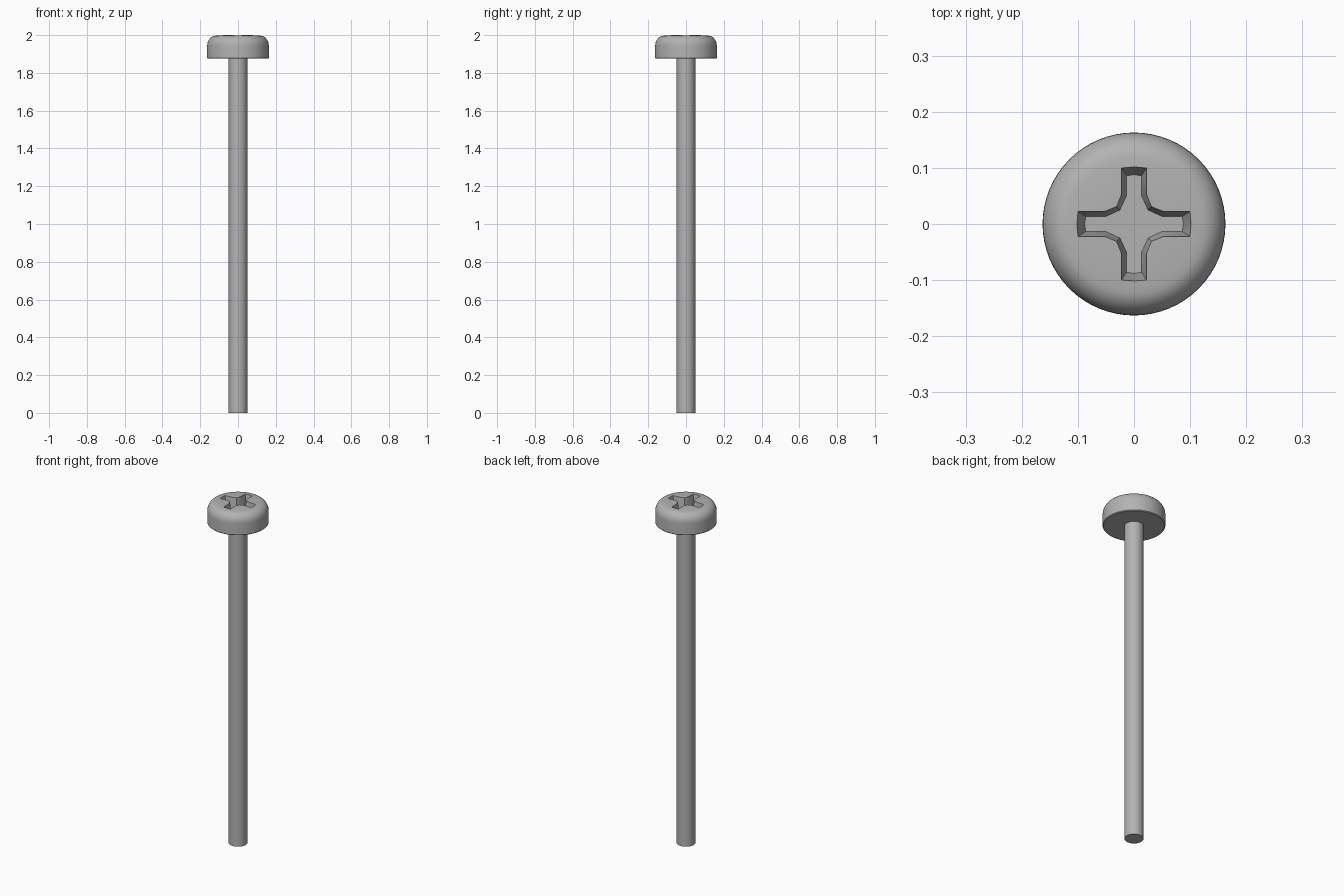
import bpy, bmesh, math

cube = bpy.data.objects.get("Cube")
if cube:
    bpy.data.objects.remove(cube)

STEEL = (0.45, 0.45, 0.45, 1)
steel = bpy.data.materials.new("grey_steel")
steel.use_nodes = True
steel.diffuse_color = STEEL
steel.node_tree.nodes["Principled BSDF"].inputs["Base Color"].default_value = STEEL


def add_object(name, bm):
    bmesh.ops.recalc_face_normals(bm, faces=bm.faces)
    mesh = bpy.data.meshes.new(name)
    bm.to_mesh(mesh)
    bm.free()
    mesh.materials.append(steel)
    obj = bpy.data.objects.new(name, mesh)
    bpy.context.collection.objects.link(obj)
    return obj


def loft(name, rings):
    """Skin a stack of equal-length point rings and cap both ends."""
    bm = bmesh.new()
    loops = [[bm.verts.new(p) for p in ring] for ring in rings]
    n = len(loops[0])
    for low, high in zip(loops, loops[1:]):
        for i in range(n):
            j = (i + 1) % n
            bm.faces.new((low[i], low[j], high[j], high[i]))
    bm.faces.new(loops[0])
    bm.faces.new(loops[-1])
    return add_object(name, bm)


def lathe(name, profile, sides=64):
    angles = [2 * math.pi * i / sides for i in range(sides)]
    return loft(name, [[(r * math.cos(a), r * math.sin(a), z) for a in angles]
                       for r, z in profile])


def cross(arm, z):
    """Cross outline from one arm's points, turned through four quarters."""
    ring = []
    for k in range(4):
        c, s = ((1, 0), (0, 1), (-1, 0), (0, -1))[k]
        ring += [(x * c - y * s, x * s + y * c, z) for x, y in arm]
    return ring


def make_arm(tip, half_width, neck, corner):
    side = [(neck, half_width), (tip - 0.002, half_width)]
    return ([(x, -y) for x, y in side] + [(tip, 0)] + side[::-1]
            + [(corner, corner)])


def smooth(obj):
    bpy.ops.object.select_all(action='DESELECT')
    obj.select_set(True)
    bpy.context.view_layer.objects.active = obj
    bpy.ops.object.shade_smooth_by_angle(angle=math.radians(30))


# Pan head: flat underside, straight rim, rounded shoulder, slightly domed top
RADIUS, SHOULDER_Z, ROUND_R, ROUND_Z = 0.163, 1.945, 0.046, 0.052
profile = [(0.159, 1.875), (RADIUS, 1.879)]
for i in range(9):
    a = math.pi / 2 * i / 8
    profile.append((RADIUS - ROUND_R * (1 - math.cos(a)),
                    SHOULDER_Z + ROUND_Z * math.sin(a)))
profile += [(0.105, 1.9985), (0.06, 2.0)]
head = lathe("screw_head", profile)

# Tapered cross recess cut into the head
top_arm = make_arm(0.102, 0.0225, 0.052, 0.031)
floor_arm = make_arm(0.088, 0.0135, 0.05, 0.025)
# continue the taper a little above the head for a clean cut
over_arm = [(2 * 0.1 * (t[0] - f[0]) + t[0], 2 * 0.1 * (t[1] - f[1]) + t[1])
            for t, f in zip(top_arm, floor_arm)]
cutter = loft("recess_cutter", [cross(floor_arm, 1.93), cross(top_arm, 2.0),
                                cross(over_arm, 2.014)])
cutter.hide_render = True
cut = head.modifiers.new("cross_recess", 'BOOLEAN')
cut.operation = 'DIFFERENCE'
cut.solver = 'EXACT'
cut.object = cutter
bpy.context.view_layer.objects.active = head
bpy.ops.object.modifier_apply(modifier=cut.name)
bpy.data.objects.remove(cutter)
smooth(head)

# Plain round shaft
shaft = lathe("screw_shaft", [(0.05, 0), (0.05, 1.875)], 48)
smooth(shaft)
